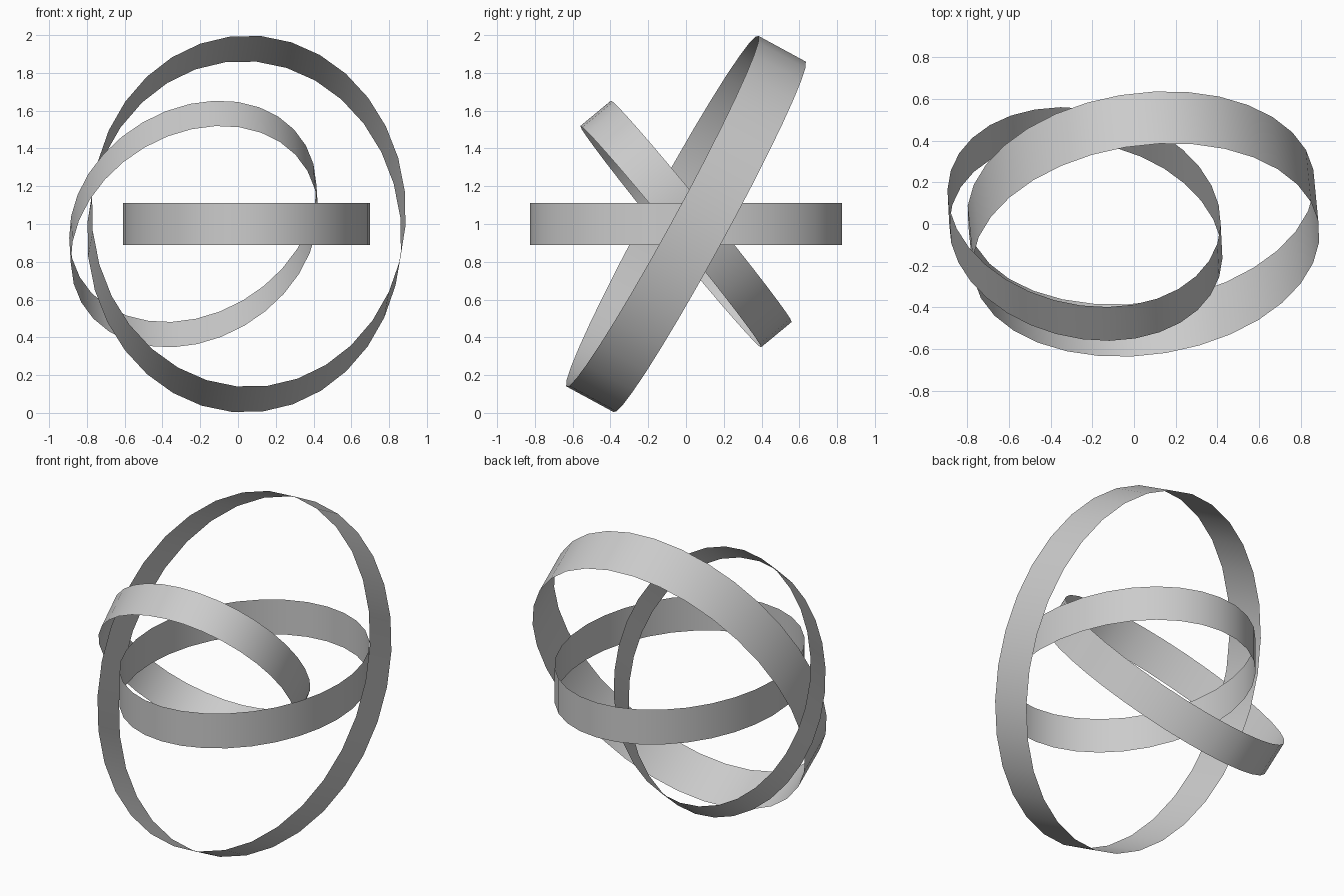
import bpy
import math
from mathutils import Matrix, Vector

if "Cube" in bpy.data.objects:
    bpy.data.objects.remove(bpy.data.objects["Cube"])

grey = bpy.data.materials.new("plain grey")
grey.diffuse_color = (0.6, 0.6, 0.6, 1)
grey.use_nodes = True
grey.node_tree.nodes["Principled BSDF"].inputs["Base Color"].default_value = grey.diffuse_color


def band(name, centre_x, short, long, width, pitch, lean, turn):
    """Open oval hoop. pitch tips it about x, lean tips its +x side along
    its axis, turn rotates the oval within its own plane."""
    p = math.radians(pitch)
    up = Vector((0, math.sin(p), math.cos(p)))
    axis = Vector((0, math.cos(p), -math.sin(p)))
    if axis.y < 0:
        axis = -axis
    side = (Vector((1, 0, 0)) + lean * axis).normalized()
    axis = (axis - lean * Vector((1, 0, 0))).normalized()
    t = math.radians(turn)
    major = up * math.cos(t) + side * math.sin(t)
    minor = side * math.cos(t) - up * math.sin(t)
    if minor.cross(major).dot(axis) < 0:
        axis = -axis
    rot = Matrix((minor, major, axis)).transposed().to_4x4()

    bpy.ops.mesh.primitive_cylinder_add(vertices=32, radius=1, depth=1,
                                        end_fill_type='NOTHING')
    ob = bpy.context.object
    ob.name = name
    ob.data.transform(rot @ Matrix.Diagonal((short, long, width, 1)))
    ob.location = (centre_x, 0, 1)
    ob.data.materials.append(grey)
    bpy.ops.object.shade_smooth_by_angle(angle=math.radians(30))
    return ob


# level hoop, large steep hoop, small hoop tipped the other way
band("level_hoop", 0.045, 0.655, 0.827, 0.22, 90, 0, 0)
band("large_hoop", 0.045, 0.834, 1.06, 0.285, 28.5, 0.085, 3.5)
band("small_hoop", -0.235, 0.618, 0.787, 0.21, -39.6, 0.039, 26.5)
